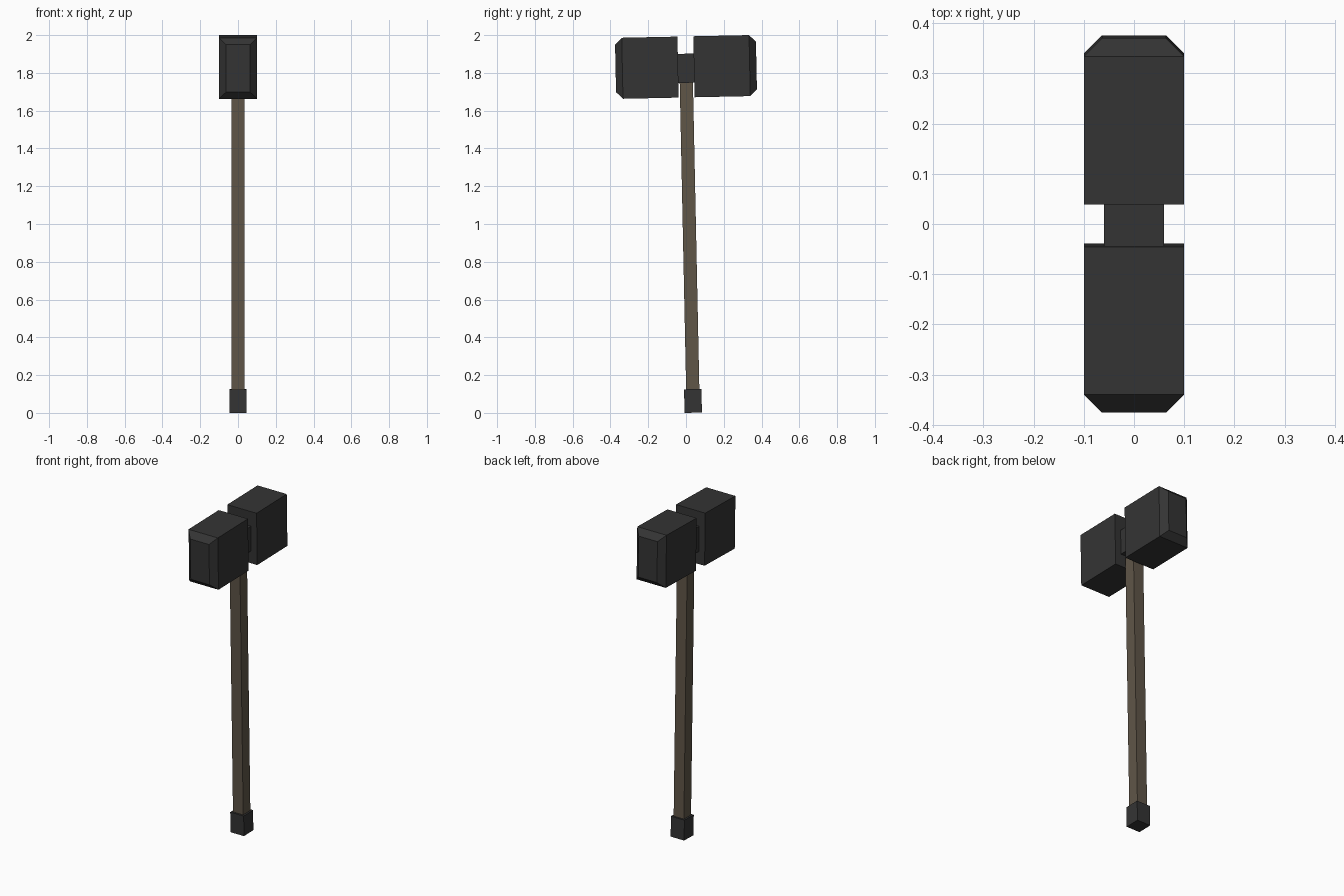
import bpy
import bmesh
import math
from mathutils import Matrix

if "Cube" in bpy.data.objects:
    bpy.data.objects.remove(bpy.data.objects["Cube"], do_unlink=True)


def make_material(name, rgb):
    mat = bpy.data.materials.new(name)
    mat.use_nodes = True
    color = (*rgb, 1.0)
    mat.diffuse_color = color
    mat.node_tree.nodes["Principled BSDF"].inputs["Base Color"].default_value = color
    return mat


iron = make_material("dark_iron", (0.034, 0.034, 0.034))
wood = make_material("brown_wood", (0.115, 0.092, 0.064))

# The whole hammer leans slightly about the centre of its head
HEAD_Z = 1.8315
LEAN = (Matrix.Translation((0, 0, HEAD_Z))
        @ Matrix.Rotation(math.radians(1.2), 4, "X"))


def box(name, half_x, y0, y1, z0, z1, mat, chamfer=0.0):
    """Box placed relative to the head centre; the +y or -y outer end may be chamfered."""
    bm = bmesh.new()
    bmesh.ops.create_cube(bm, size=1)
    bmesh.ops.scale(bm, vec=(2 * half_x, y1 - y0, z1 - z0), verts=bm.verts)
    bmesh.ops.translate(bm, vec=(0, (y0 + y1) / 2, (z0 + z1) / 2), verts=bm.verts)
    if chamfer:
        side = 1 if y0 + y1 > 0 else -1
        end = max(bm.faces, key=lambda f: f.calc_center_median().y * side)
        bmesh.ops.bevel(bm, geom=list(end.edges), offset=chamfer,
                        segments=1, affect="EDGES")
    bmesh.ops.recalc_face_normals(bm, faces=bm.faces)
    mesh = bpy.data.meshes.new(name)
    bm.to_mesh(mesh)
    bm.free()
    mesh.materials.append(mat)
    obj = bpy.data.objects.new(name, mesh)
    obj.matrix_world = LEAN
    bpy.context.collection.objects.link(obj)
    return obj


# Striking blocks with chamfered outer ends
box("front_head", 0.1, -0.373, -0.042, -0.1615, 0.1615, iron, 0.036)
box("back_head", 0.1, 0.042, 0.373, -0.1615, 0.1615, iron, 0.036)

# Collar joining the blocks
box("collar", 0.06, -0.042, 0.042, -0.084, 0.07, iron)

# Square shaft and end cap
box("handle", 0.035, -0.035, 0.035, -1.72, -0.08, wood)
box("pommel", 0.046, -0.046, 0.046, -1.831, -1.706, iron)
